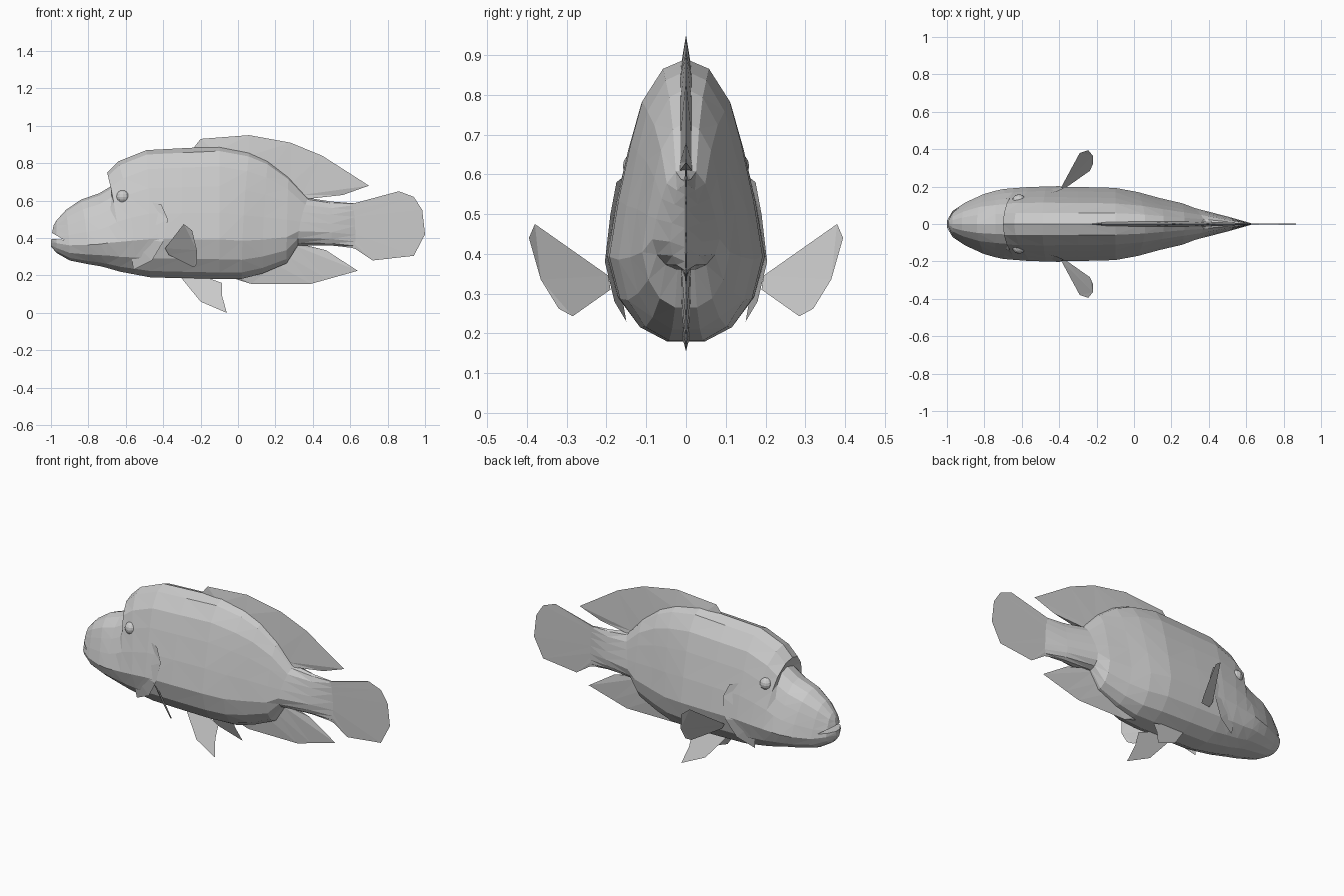
import bpy, bmesh

if "Cube" in bpy.data.objects:
    bpy.data.objects.remove(bpy.data.objects["Cube"])


def make_object(name, verts, faces, triangulate=True):
    mesh = bpy.data.meshes.new(name)
    mesh.from_pydata(verts, [], faces)
    bm = bmesh.new()
    bm.from_mesh(mesh)
    bmesh.ops.recalc_face_normals(bm, faces=bm.faces)
    if triangulate:
        bmesh.ops.triangulate(bm, faces=bm.faces)
    bm.to_mesh(mesh)
    bm.free()
    obj = bpy.data.objects.new(name, mesh)
    bpy.context.collection.objects.link(obj)
    return obj


def median_fin(name, root, edge, t):
    """Wedge-shaped fin: thick at the root line, sharp at the outer edge."""
    n = len(root)
    verts = [(x, t, z) for x, z in root] + [(x, -t, z) for x, z in root]
    verts += [(x, 0, z) for x, z in edge]
    faces = []
    for i in range(n - 1):
        for k in (0, n):
            faces.append((k + i, k + i + 1, 2 * n + i + 1, 2 * n + i))
    faces += [(0, n, 2 * n), (n - 1, 2 * n - 1, 3 * n - 1)]
    return make_object(name, verts, faces)


def paired_sheet(name, points):
    """A thin sheet on both sides of the body."""
    for side, s in (("left", 1), ("right", -1)):
        make_object(f"{name}_{side}", [(x, s * y, z) for x, y, z in points],
                    [tuple(range(len(points)))])


# Body: rings of (bottom x, top x, bottom z, top z, half width)
stations = [
    (-1.0, -.985, .355, .47, .02), (-.97, -.97, .32, .495, .07),
    (-.90, -.92, .28, .55, .115), (-.80, -.84, .26, .605, .16),
    (-.74, -.74, .25, .64, .178), (-.70, -.665, .24, .685, .187),
    (-.63, -.70, .22, .75, .192), (-.55, -.64, .205, .81, .198),
    (-.47, -.49, .19, .87, .2), (-.3, -.3, .185, .88, .198),
    (-.1, -.1, .18, .89, .193), (.02, .06, .182, .86, .17),
    (.13, .16, .21, .815, .14), (.26, .27, .265, .73, .11),
    (.32, .375, .36, .615, .085), (.5, .5, .36, .595, .04),
    (.63, .63, .345, .585, .003)]
# Half cross-section: (height fraction, width fraction)
half = [(0, .25), (.05, .6), (.15, .86), (.3, 1), (.5, .88),
        (.7, .72), (.85, .57), (.965, .3)]
section = half + [(1, 0)] + [(h, -w) for h, w in reversed(half)]
n = len(section)
verts, faces = [], []
for xb, xt, zb, zt, w in stations:
    for h, f in section:
        verts.append((xb + (xt - xb) * h * h, w * f, zb + (zt - zb) * h))
for r in range(len(stations) - 1):
    for i in range(n):
        j = (i + 1) % n
        faces.append((r * n + i, r * n + j, (r + 1) * n + j, (r + 1) * n + i))
faces.append(tuple(range(n)))
faces.append(tuple(range((len(stations) - 1) * n, len(stations) * n)))
body = make_object("body", verts, faces)

# Mouth opening, cut with a wedge
wedge = [(-.93, .39), (-1.05, .40), (-1.05, .46)]
cutter = make_object("mouth_cutter",
                     [(x, y, z) for y in (-.2, .2) for x, z in wedge],
                     [(0, 1, 2), (3, 5, 4), (0, 3, 4, 1), (1, 4, 5, 2), (2, 5, 3, 0)])
cutter.hide_render = True
cutter.hide_viewport = True
mod = body.modifiers.new("mouth", 'BOOLEAN')
mod.operation = 'DIFFERENCE'
mod.object = cutter

# Eyes
for side, s in (("left", 1), ("right", -1)):
    bpy.ops.mesh.primitive_uv_sphere_add(segments=12, ring_count=8, radius=.037,
                                         location=(-.615, s * .122, .62))
    bpy.context.object.name = f"eye_{side}"

# Fins on the centre line
median_fin("dorsal_fin",
           [(-.24, .87), (-.12, .86), (.06, .84), (.18, .77), (.28, .69),
            (.34, .63), (.38, .61)],
           [(-.235, .885), (-.2, .93), (.06, .95), (.28, .91), (.45, .84),
            (.70, .68), (.56, .63)], .015)
median_fin("anal_fin",
           [(-.02, .2), (.1, .23), (.2, .26), (.27, .3), (.3, .36), (.33, .37)],
           [(-.02, .183), (.07, .155), (.39, .155), (.48, .18), (.64, .225),
            (.47, .335)], .012)
median_fin("tail_fin",
           [(.6, .58), (.6, .55), (.6, .51), (.6, .47), (.6, .43), (.6, .39), (.6, .35)],
           [(.86, .65), (.94, .62), (.985, .55), (1, .42), (.94, .305),
            (.72, .28), (.63, .34)], .004)

# Paired fins
paired_sheet("pectoral_fin",
             [(-.39, .195, .345), (-.29, .38, .475), (-.245, .395, .44),
              (-.22, .365, .335), (-.22, .32, .262), (-.235, .285, .243),
              (-.37, .19, .31)])
paired_sheet("pelvic_fin",
             [(x, .05 + .08 * (.19 - z) / .19, z) for x, z in
              [(-.31, .195), (-.2, .06), (-.06, 0), (-.085, .09), (-.085, .16),
               (-.2, .2)]])

# Gill covers and cheek creases
paired_sheet("gill_cover",
             [(-.5, .15, .6), (-.41, .175, .58), (-.375, .19, .5), (-.4, .204, .38),
              (-.46, .18, .28), (-.56, .15, .23), (-.58, .18, .4)])
paired_sheet("cheek_crease",
             [(-.77, .168, .375), (-.65, .145, .545), (-.69, .165, .45)])
